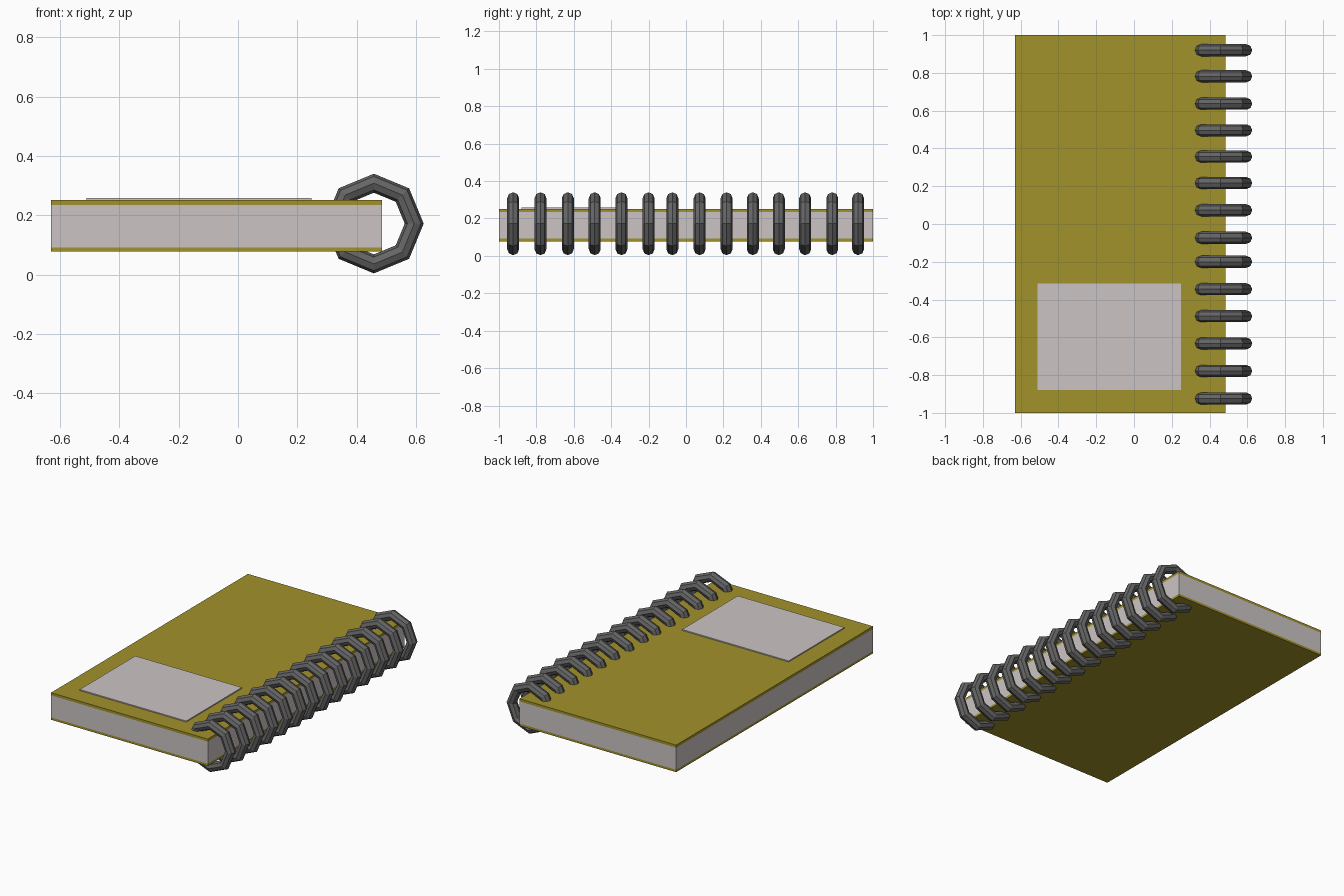
import bpy
from math import tau

default = bpy.data.objects.get("Cube")
if default:
    bpy.data.objects.remove(default, do_unlink=True)


def make_material(name, color):
    mat = bpy.data.materials.new(name)
    mat.use_nodes = True
    mat.diffuse_color = (*color, 1)
    mat.node_tree.nodes["Principled BSDF"].inputs["Base Color"].default_value = (*color, 1)
    return mat


mustard = make_material("mustard cover", (0.36, 0.29, 0.025))
paper = make_material("off white paper", (0.60, 0.56, 0.55))
metal = make_material("dark grey wire", (0.13, 0.13, 0.13))


def box(name, low, high, mat):
    """Box spanning two opposite corners."""
    center = [(a + b) / 2 for a, b in zip(low, high)]
    bpy.ops.mesh.primitive_cube_add(size=1, location=center)
    obj = bpy.context.object
    obj.name = name
    obj.scale = [b - a for a, b in zip(low, high)]
    bpy.ops.object.transform_apply(location=False, rotation=False, scale=True)
    obj.data.materials.append(mat)
    return obj


# Book block: two covers around the pages
LEFT, RIGHT = -0.63, 0.485
box("back_cover", (LEFT, -1, 0.077), (RIGHT, 1, 0.092), mustard)
box("pages", (LEFT, -1, 0.092), (RIGHT, 1, 0.234), paper)
box("front_cover", (LEFT, -1, 0.234), (RIGHT, 1, 0.251), mustard)

# Label on the front cover
box("label", (-0.51, -0.88, 0.251), (0.248, -0.315, 0.258), paper)

# Binding rings: octagonal loops along the spine, sharing one mesh
ring_positions = (-0.924, -0.778, -0.632, -0.488, -0.345, -0.2, -0.073,
                  0.073, 0.217, 0.357, 0.496, 0.637, 0.782, 0.92)
bpy.ops.mesh.primitive_torus_add(
    major_segments=8, minor_segments=8, major_radius=0.136, minor_radius=0.032,
    rotation=(tau / 4, 0, 0))
bpy.ops.object.transform_apply(location=False, rotation=True, scale=False)
first_ring = bpy.context.object
first_ring.data.materials.append(metal)
for i, y in enumerate(ring_positions):
    ring = first_ring
    if i:
        ring = first_ring.copy()
        bpy.context.collection.objects.link(ring)
    ring.name = f"binding_ring_{i + 1}"
    ring.location = (0.458, y, 0.172)
